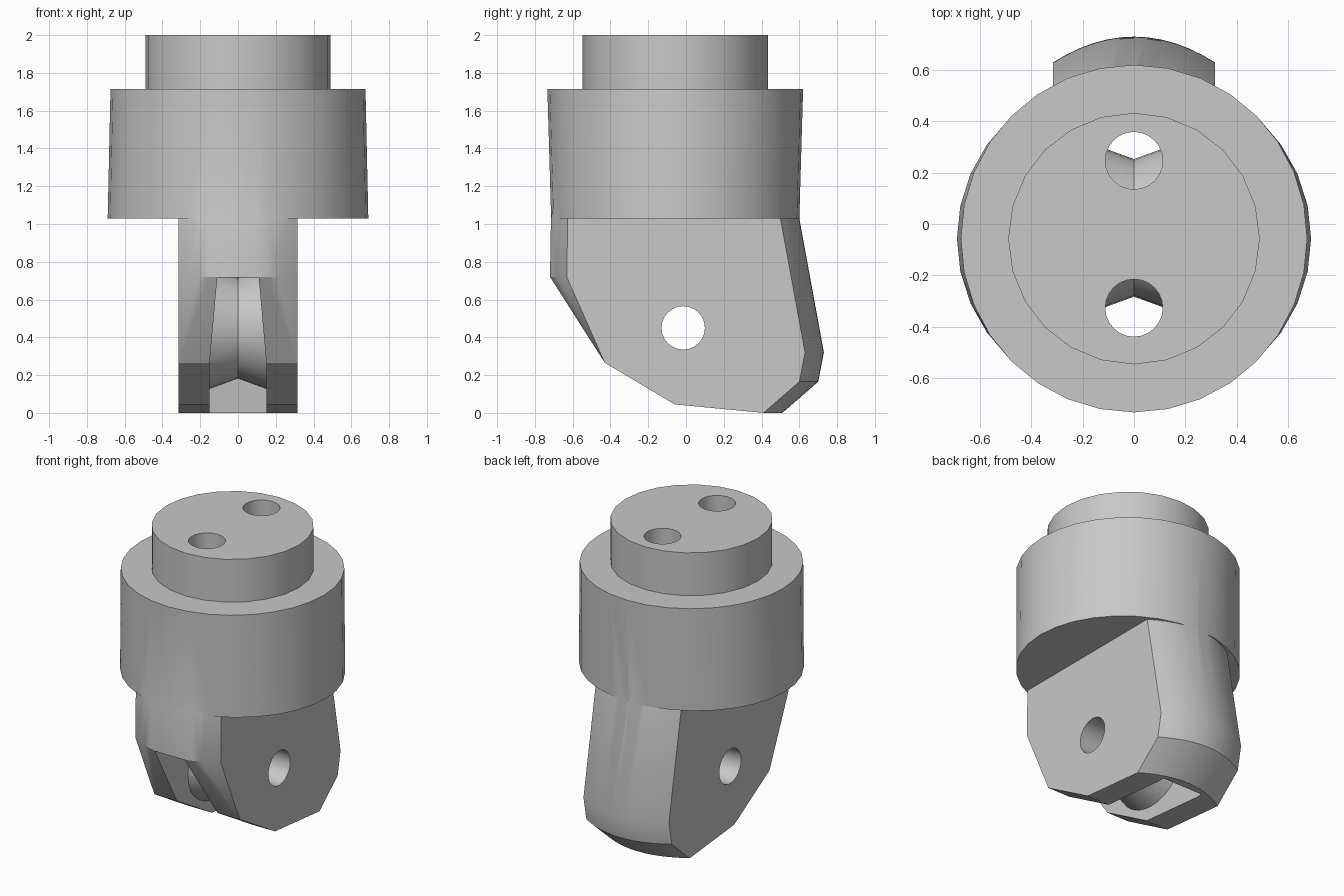
import bpy, bmesh, math
from mathutils import Matrix, Vector

if "Cube" in bpy.data.objects:
    bpy.data.objects.remove(bpy.data.objects["Cube"])

grey = bpy.data.materials.new("plain_grey")
grey.use_nodes = True
colour = (0.58, 0.58, 0.58, 1)
grey.diffuse_color = colour
grey.node_tree.nodes["Principled BSDF"].inputs["Base Color"].default_value = colour


def finish(bm, name):
    bmesh.ops.recalc_face_normals(bm, faces=bm.faces[:])
    mesh = bpy.data.meshes.new(name)
    bm.to_mesh(mesh)
    bm.free()
    obj = bpy.data.objects.new(name, mesh)
    mesh.materials.append(grey)
    bpy.context.collection.objects.link(obj)
    return obj


def hull(name, points):
    bm = bmesh.new()
    verts = [bm.verts.new(p) for p in points]
    res = bmesh.ops.convex_hull(bm, input=verts)
    loose = {v for v in res["geom_interior"] + res["geom_unused"]
             if isinstance(v, bmesh.types.BMVert)}
    bmesh.ops.delete(bm, geom=list(loose), context="VERTS")
    bmesh.ops.dissolve_limit(bm, angle_limit=0.01, verts=bm.verts[:], edges=bm.edges[:])
    return finish(bm, name)


def lathe(name, rings, centre, sides, axis="Z"):
    """Stack of circles given as (distance along axis, radius, other radius)."""
    bm = bmesh.new()
    loops = []
    for d, rx, ry in rings:
        loop = []
        for i in range(sides):
            a = 2 * math.pi * i / sides
            p = Vector((rx * math.cos(a), ry * math.sin(a), d))
            if axis == "X":
                p = Vector((p.z, p.x, p.y))
            loop.append(bm.verts.new(p + Vector(centre)))
        loops.append(loop)
    for lo, hi in zip(loops, loops[1:]):
        for i in range(sides):
            j = (i + 1) % sides
            bm.faces.new((lo[i], lo[j], hi[j], hi[i]))
    bm.faces.new(loops[0])
    bm.faces.new(loops[-1])
    return finish(bm, name)


def combine(target, other, operation):
    other.hide_render = True
    mod = target.modifiers.new("combine", "BOOLEAN")
    mod.operation = operation
    mod.solver = "EXACT"
    mod.object = other
    bpy.context.view_layer.objects.active = target
    bpy.ops.object.modifier_apply(modifier=mod.name)
    bpy.data.objects.remove(other)


# Round collar and the stub on top
MID = -0.057
joint = lathe("knuckle_joint", [(1.03, 0.69, 0.657), (1.715, 0.675, 0.677)], (0, MID, 0), 32)
stub = lathe("top_stub", [(1.6, 0.49, 0.49), (2.0, 0.49, 0.49)], (0, MID, 0), 24)

# Flat-sided shank with rounded front and back
HALF = 0.315
points = []
for i in range(-6, 7):
    x = HALF * i / 6
    back_sag = 0.1 * (x / HALF) ** 2
    front_sag = 0.1 * max(0, (x / HALF) ** 2 - 0.112)
    for z, y in ((1.1, -0.70), (1.03, -0.715), (0.72, -0.72)):
        points.append((x, y + front_sag, z))
    for z, y in ((1.1, 0.587), (1.03, 0.60), (0.32, 0.73), (0.165, 0.70), (0, 0.51)):
        points.append((x, y - back_sag, z))
for x in (-HALF, HALF):
    points += [(x, -0.43, 0.265), (x, -0.06, 0.045)]
shank = hull("shank", points)

# Slot open to the front and the bottom
slot = hull("slot_cutter", [(s * x, y, z) for s in (-1, 1) for x, y, z in (
    (0.11, -1, 0.717), (0.11, 0.36, 0.717), (0.15, -1, 0.265),
    (0.15, 0.42, 0.265), (0.15, -1, -0.1), (0.15, 0.47, -0.1))])

# Grooved wheel between the cheeks, and the pin hole through it
PIN = (0, -0.015, 0.45)
wheel = lathe("grooved_wheel", [(-0.17, 0.33, 0.33), (0, 0.268, 0.268), (0.17, 0.33, 0.33)],
              PIN, 32, "X")
pin = lathe("pin_cutter", [(-1, 0.115, 0.115), (1, 0.115, 0.115)], PIN, 24, "X")

combine(joint, stub, "UNION")
combine(joint, shank, "UNION")
combine(joint, slot, "DIFFERENCE")
for y in (-0.327, 0.247):
    bore = lathe("bore_cutter", [(0.5, 0.112, 0.112), (2.2, 0.112, 0.112)], (0, y, 0), 24)
    combine(joint, bore, "DIFFERENCE")
combine(joint, wheel, "UNION")
combine(joint, pin, "DIFFERENCE")

# Smooth the round walls, keep the machined edges crisp
bpy.ops.object.select_all(action="DESELECT")
joint.select_set(True)
bpy.context.view_layer.objects.active = joint
bpy.ops.object.shade_smooth_by_angle(angle=math.radians(25))
